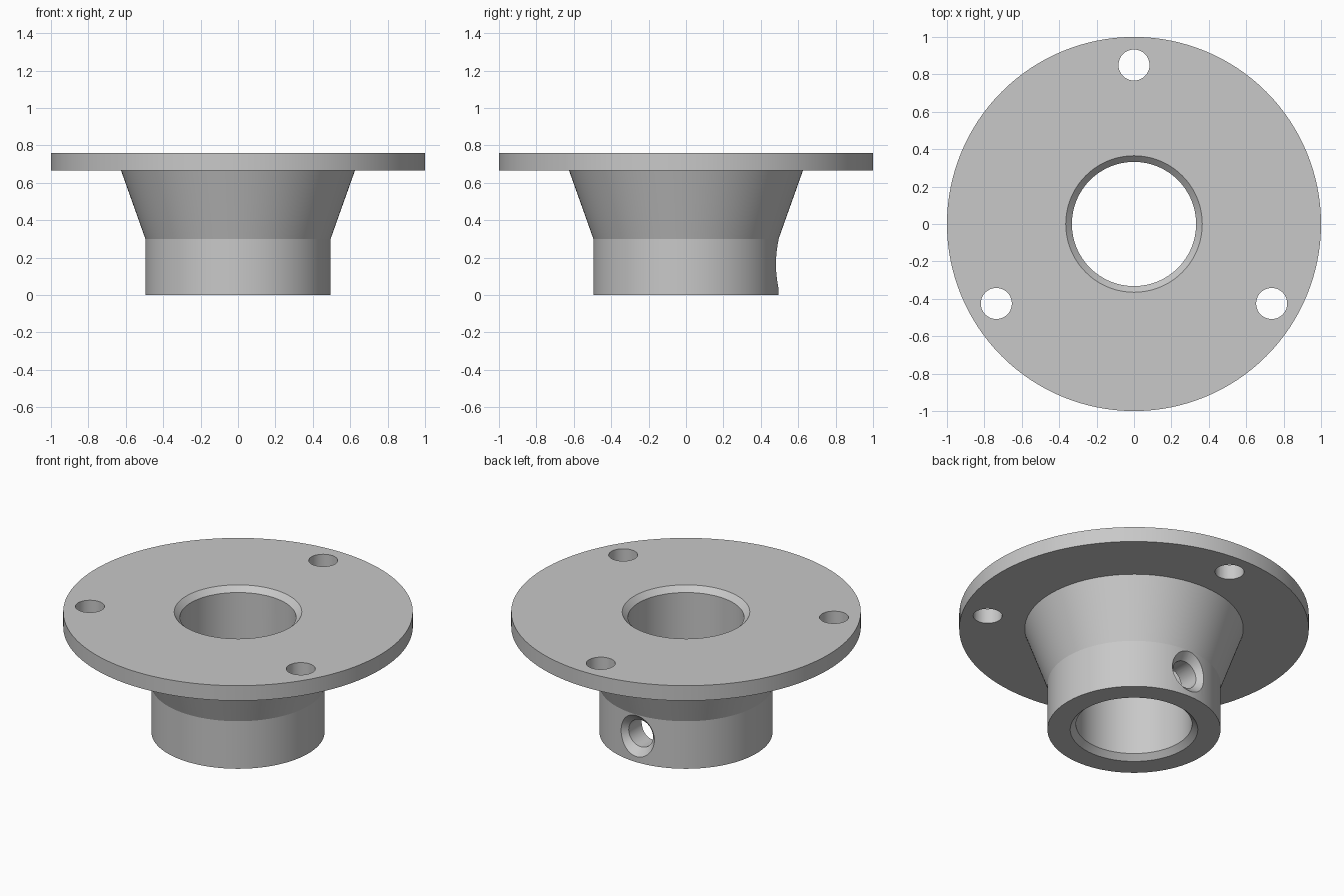
import bpy, bmesh
from math import radians, sin, cos, tau
from mathutils import Matrix

cube = bpy.data.objects.get("Cube")
if cube:
    bpy.data.objects.remove(cube, do_unlink=True)


def lathe(name, profile, sides, closed=True):
    """Revolve a radius/height profile about z into a solid."""
    bm = bmesh.new()
    verts = [bm.verts.new((r, 0, z)) for r, z in profile]
    pairs = list(zip(verts, verts[1:]))
    if closed:
        pairs.append((verts[-1], verts[0]))
    edges = [bm.edges.new(p) for p in pairs]
    bmesh.ops.spin(bm, geom=verts + edges, cent=(0, 0, 0), axis=(0, 0, 1),
                   angle=tau, steps=sides, use_merge=False)
    bmesh.ops.remove_doubles(bm, verts=bm.verts, dist=0.0001)
    bmesh.ops.recalc_face_normals(bm, faces=bm.faces)
    mesh = bpy.data.meshes.new(name)
    bm.to_mesh(mesh)
    bm.free()
    obj = bpy.data.objects.new(name, mesh)
    bpy.context.collection.objects.link(obj)
    return obj


def cut(target, cutter):
    """Subtract the cutter, then discard it."""
    cutter.hide_render = True
    mod = target.modifiers.new("cut", 'BOOLEAN')
    mod.operation = 'DIFFERENCE'
    mod.solver = 'EXACT'
    mod.object = cutter
    bpy.context.view_layer.objects.active = target
    bpy.ops.object.modifier_apply(modifier=mod.name)
    bpy.data.objects.remove(cutter, do_unlink=True)


# Hub, cone and flange in one profile, with a bore chamfered at both ends
hub = lathe("flanged_hub", [
    (0.365, 0), (0.495, 0), (0.495, 0.3), (0.625, 0.665), (1, 0.665),
    (1, 0.76), (0.365, 0.76), (0.332, 0.727), (0.332, 0.033)], 128)

# Three bolt holes through the flange
for i in range(3):
    a = radians(90 + 120 * i)
    drill = lathe("bolt_drill", [(0, 0.6), (0.083, 0.6), (0.083, 0.9), (0, 0.9)],
                  48, closed=False)
    drill.matrix_world = Matrix.Translation((0.85 * cos(a), 0.85 * sin(a), 0))
    cut(hub, drill)

# Countersunk set screw hole in the back of the hub
drill = lathe("screw_drill", [(0, 0.15), (0.085, 0.15), (0.085, 0.45),
                              (0.18, 0.545), (0, 0.545)], 48, closed=False)
drill.matrix_world = (Matrix.Translation((0, 0, 0.165))
                      @ Matrix.Rotation(radians(-90), 4, 'X'))
cut(hub, drill)

# Plain grey metal
grey = bpy.data.materials.new("grey_metal")
grey.use_nodes = True
colour = (0.58, 0.58, 0.58, 1)
grey.diffuse_color = colour
grey.node_tree.nodes["Principled BSDF"].inputs["Base Color"].default_value = colour
hub.data.materials.clear()
hub.data.materials.append(grey)

# Round walls smooth, rims and chamfers sharp
bpy.ops.object.select_all(action='DESELECT')
hub.select_set(True)
bpy.context.view_layer.objects.active = hub
bpy.ops.object.shade_smooth_by_angle(angle=radians(15))
